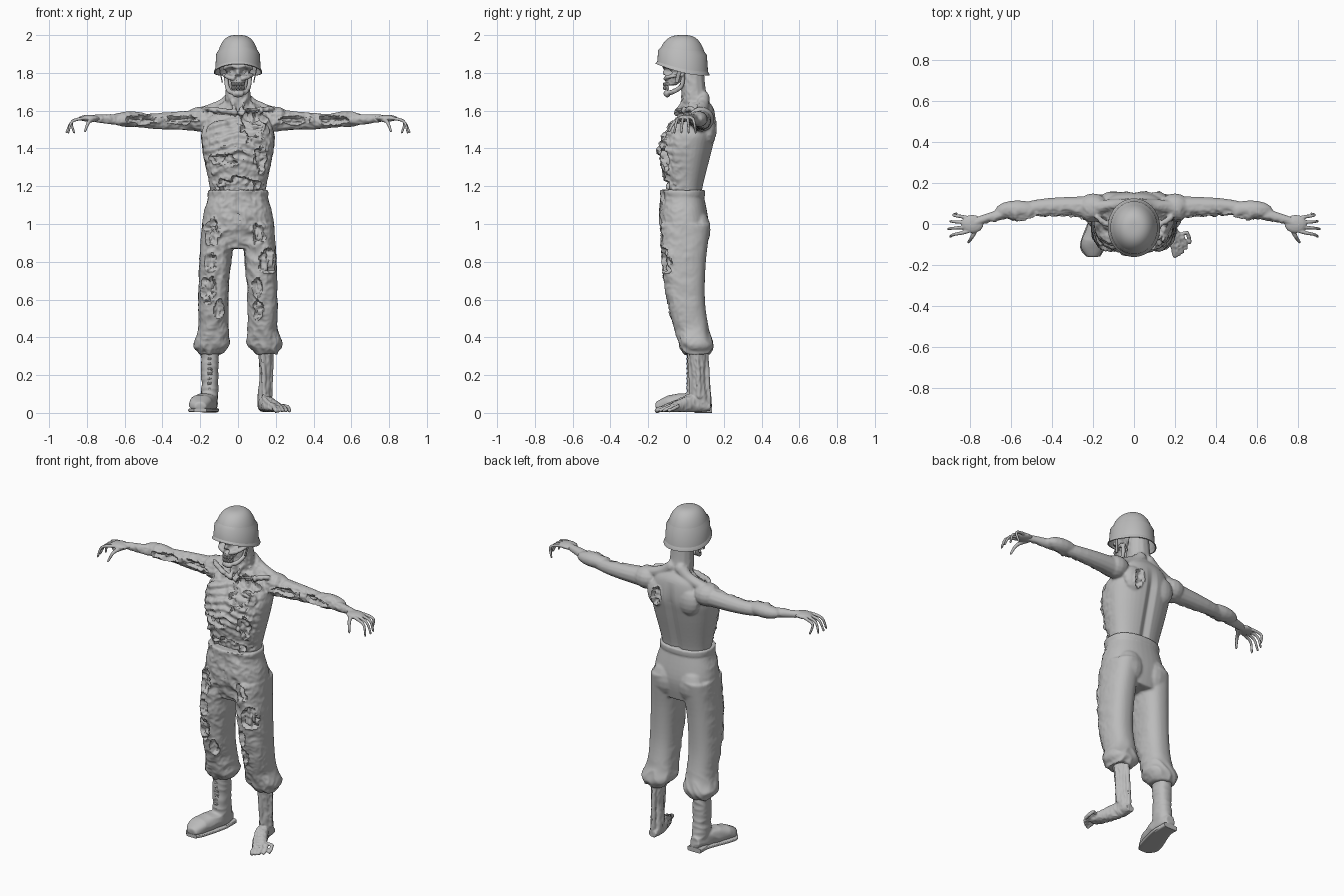
import bpy
import bmesh
import math
import random
from mathutils import Matrix, Vector, noise

random.seed(4)
default_cube = bpy.data.objects.get("Cube")
if default_cube:
    bpy.data.objects.remove(default_cube, do_unlink=True)

grey = bpy.data.materials.new("plain grey")
grey.use_nodes = True
grey.diffuse_color = (.5, .5, .5, 1)
grey.node_tree.nodes["Principled BSDF"].inputs["Base Color"].default_value = grey.diffuse_color


def clamp(value):
    return max(0, min(1, value))


def spline(rows, steps=6):
    """Catmull-Rom interpolation through rows of numbers."""
    result = []
    final = len(rows) - 1
    for index in range(final):
        before, start, end, after = (rows[max(0, min(final, index + shift))] for shift in (-1, 0, 1, 2))
        for step in range(steps):
            t = step / steps
            result.append([b + t / 2 * (c - a + t * (2 * a - 5 * b + 4 * c - d + t * (3 * (b - c) + d - a)))
                           for a, b, c, d in zip(before, start, end, after)])
    return result + [list(rows[final])]


def circle(sides):
    return [(math.cos(math.tau * k / sides), math.sin(math.tau * k / sides)) for k in range(sides)]


def skin(bm, rings):
    """Bridge rings of points and cap both ends."""
    loops = [[bm.verts.new(point) for point in ring] for ring in rings]
    for lower, upper in zip(loops, loops[1:]):
        for k in range(len(lower)):
            bm.faces.new((lower[k - 1], lower[k], upper[k], upper[k - 1]))
    bm.faces.new(loops[0])
    bm.faces.new(loops[-1])


def loft(bm, axis, rows, side=1, boxy=.85):
    """Rows are the position on the axis, then centre and radii on the other two axes."""
    rings = []
    for position, centre_a, centre_b, radius_a, radius_b in spline(rows):
        ring = []
        for u, v in circle(40):
            a = centre_a + radius_a * math.copysign(abs(u) ** boxy, u)
            b = centre_b + radius_b * math.copysign(abs(v) ** boxy, v)
            ring.append((a * side, position, b) if axis == "y" else (a * side, b, position))
        rings.append(ring)
    skin(bm, rings)


def ball(bm, centre, radii, side=1):
    x, y, z = centre
    place = Matrix.Translation((x * side, y, z)) @ Matrix.Diagonal((*radii, 1))
    bmesh.ops.create_uvsphere(bm, u_segments=16, v_segments=8, radius=1, matrix=place)


def limb(bm, points, start, end, side=1):
    """Round tapering tube with ball ends."""
    path = [Vector((x * side, y, z)) for x, y, z in spline(points)]
    final = len(path) - 1
    across = None
    rings = []
    for index, point in enumerate(path):
        along = (path[min(index + 1, final)] - path[max(index - 1, 0)]).normalized()
        across = (across - along * across.dot(along)).normalized() if across else along.orthogonal().normalized()
        upward = along.cross(across)
        radius = start + (end - start) * index / final
        rings.append([point + radius * (across * u + upward * v) for u, v in circle(12)])
    skin(bm, rings)
    ball(bm, path[0], [start] * 3)
    ball(bm, path[final], [end] * 3)


def finish(name, bm, voxel=None, smooth=3, sculpt=None):
    """Make the object, fuse its pieces and shape the surface."""
    bmesh.ops.recalc_face_normals(bm, faces=bm.faces)
    mesh = bpy.data.meshes.new(name)
    bm.to_mesh(mesh)
    bm.free()
    obj = bpy.data.objects.new(name, mesh)
    bpy.context.collection.objects.link(obj)
    if voxel:
        fuse = obj.modifiers.new("fuse", "REMESH")
        fuse.mode = "VOXEL"
        fuse.voxel_size = voxel
        relax = obj.modifiers.new("relax", "SMOOTH")
        relax.iterations = smooth
        bpy.context.view_layer.update()
        evaluated = obj.evaluated_get(bpy.context.evaluated_depsgraph_get())
        mesh = bpy.data.meshes.new_from_object(evaluated)
        obj.modifiers.clear()
        obj.data = mesh
    if sculpt:
        shaped = [vertex.co + sculpt(vertex.co, vertex.normal) for vertex in mesh.vertices]
        for vertex, place in zip(mesh.vertices, shaped):
            vertex.co = place
    mesh.materials.clear()
    mesh.materials.append(grey)
    mesh.shade_smooth()
    mesh.set_sharp_from_angle(angle=math.radians(50))


def crease(point, scale):
    return .4 - 2 * abs(noise.noise(point * scale))


def tear(point, facing, rips):
    """Ragged hollows with a raised lip, on faces turned the given way."""
    push = 0
    for x, z, width, height in rips:
        reach = math.hypot((point.x - x) / width, (point.z - z) / height)
        if reach < 2:
            reach += noise.noise(point * 30) / 2 + noise.noise(point * 70) / 5
            floor = .02 + .01 * noise.noise(point * 45)
            push += clamp(facing * 4) * (.006 * clamp(1 - abs(reach - 1.1) * 5) - floor * clamp((1 - reach) * 6))
    return push


def flesh_detail(point, normal):
    front = clamp(.35 - normal.y)
    push = .007 * front * (crease(point, 18) + crease(point, 38) / 2)
    push += tear(point, -normal.y, chest_rips) + tear(point, normal.y, back_rips)
    # ribs and spine furrow
    trunk = clamp((.2 - abs(point.x)) * 15) * clamp((point.z - 1.26) * 10) * clamp((1.6 - point.z) * 20)
    push += .005 * trunk * front * math.sin(point.z * 150 + abs(point.x) * 45)
    push -= .016 * clamp(normal.y) * clamp(1 - abs(point.x) / .035) * clamp((1.6 - point.z) * 8)
    return normal * push


def cloth_detail(point, normal):
    front = clamp(.4 - normal.y * .6)
    slanted = Vector((point.x, point.y * .6, point.z + abs(point.x) / 2))
    push = front * (.009 * crease(slanted, 13) + .004 * crease(point, 30))
    # bunched cuffs and fly seam
    push += .008 * clamp((.5 - point.z) * 6) * crease(slanted, 15)
    push -= .008 * clamp(-normal.y) * clamp(1 - abs(point.x) / .008) * clamp((point.z - .9) * 20)
    return normal * (push + tear(point, -normal.y, trouser_rips))


def bone_detail(point, normal):
    if normal.y > .3 or point.y > -.03:
        return Vector()
    # eye sockets and nose hole
    socket = math.hypot(abs(point.x) - .034, point.z - 1.807) / .023
    nose = math.hypot(point.x, point.z - 1.775) / .016
    deep = max(.04 * clamp(1.6 - 1.5 * socket), .02 * clamp(1.6 - 1.5 * nose))
    return Vector((0, deep, 0)) + normal * .002 * crease(point, 40)


def boot_detail(point, normal):
    return normal * .004 * crease(Vector((point.x / 2, point.y / 2, point.z)), 22)


def sinew_detail(point, normal):
    return normal * .003 * crease(Vector((point.x, point.y, point.z / 2)), 45)


# ragged openings
chest_rips = [(.08, 1.53, .06, .08), (-.08, 1.34, .07, .03), (0, 1.2, .1, .05), (.12, 1.34, .03, .06)]
chest_rips += [(side * x, 1.55, .08, .02) for side in (1, -1) for x in (.3, .5)]
back_rips = [(.09, 1.5, .03, .05)]
trouser_rips = [(side * random.uniform(.09, .16), height, random.uniform(.02, .04), random.uniform(.04, .07))
                for side in (1, -1) for height in (.55, .66, .8, .95)]

# torso and arms
flesh = bmesh.new()
loft(flesh, "z", [(1.1, 0, -.01, .14, .09), (1.2, 0, -.01, .15, .1), (1.4, 0, 0, .19, .14), (1.5, 0, .03, .19, .13),
                  (1.6, 0, .07, .14, .08), (1.65, 0, .06, .07, .06)])
limb(flesh, [(0, .06, 1.58), (0, .04, 1.7), (0, .035, 1.82)], .075, .06)
for side in (1, -1):
    limb(flesh, [(.2, .08, 1.55), (.48, .08, 1.545), (.77, .015, 1.56)], .06, .018, side)
    # chest, shoulder, shoulder blade and forearm muscles
    ball(flesh, (.09, -.06, 1.49), (.08, .04, .06), side)
    ball(flesh, (.2, .08, 1.555), (.08, .07, .066), side)
    ball(flesh, (.1, .12, 1.5), (.07, .04, .08), side)
    ball(flesh, (.57, .066, 1.555), (.11, .05, .042), side)
    # neck slope, neck cords, collar bones and rib arch
    limb(flesh, [(.03, .09, 1.67), (.09, .09, 1.625), (.19, .085, 1.59)], .035, .03, side)
    limb(flesh, [(.05, .02, 1.71), (.015, -.04, 1.6)], .011, .01, side)
    limb(flesh, [(.015, -.05, 1.59), (.08, -.03, 1.6), (.18, .03, 1.61)], .014, .014, side)
    limb(flesh, [(.01, -.14, 1.4), (.06, -.13, 1.36), (.13, -.09, 1.27)], .016, .012, side)
finish("torso_and_arms", flesh, .0065, 3, flesh_detail)

# hands with fanned, drooping fingers
for side, label in ((1, "left"), (-1, "right")):
    hand = bmesh.new()
    ball(hand, (.79, 0, 1.56), (.055, .045, .018), side)
    limb(hand, [(.73, .025, 1.56), (.79, 0, 1.56)], .02, .018, side)
    for finger in range(4):
        knuckle = .034 - .025 * finger
        tip = knuckle * 1.5
        reach = .908 - .01 * (finger - 2) ** 2
        limb(hand, [(.77, knuckle / 2, 1.56), (.83, knuckle, 1.558), (.88, (knuckle + tip) / 2, 1.54),
                    (reach, tip, 1.485)], .011, .006, side)
    limb(hand, [(.76, 0, 1.555), (.79, -.06, 1.54), (.81, -.09, 1.49)], .014, .006, side)
    finish(label + "_hand", hand, .004, 2)

# trousers
cloth = bmesh.new()
loft(cloth, "z", [(1.17, 0, -.02, .15, .11), (1, 0, -.01, .19, .13), (.87, 0, 0, .15, .1)])
loft(cloth, "z", [(height, 0, -.017, .16, .118) for height in (1.18, 1.15)])
for side in (1, -1):
    loft(cloth, "z", [(1, .1, 0, .09, .13), (.8, .12, -.01, .085, .115), (.6, .13, 0, .08, .1),
                      (.45, .13, .03, .08, .09), (.36, .14, .055, .095, .09), (.31, .15, .06, .06, .065)], side)
    ball(cloth, (.085, .07, .97), (.085, .06, .1), side)
finish("trousers", cloth, .007, 3, cloth_detail)

# skull with jaw, cheekbones and brow
skull = bmesh.new()
ball(skull, (0, -.01, 1.87), (.088, .1, .09))
loft(skull, "z", [(1.87, 0, -.03, .075, .08), (1.82, 0, -.04, .07, .07), (1.77, 0, -.06, .045, .05),
                  (1.735, 0, -.08, .034, .03)])
ball(skull, (0, -.1, 1.69), (.034, .018, .02))
ball(skull, (0, -.112, 1.8), (.009, .012, .015))
for side in (1, -1):
    limb(skull, [(.064, -.015, 1.79), (.058, -.025, 1.73), (.04, -.07, 1.7), (0, -.106, 1.69)], .011, .014, side)
    limb(skull, [(.026, -.108, 1.77), (.06, -.088, 1.78), (.076, -.02, 1.79)], .012, .009, side)
    limb(skull, [(0, -.113, 1.83), (.04, -.11, 1.838), (.07, -.08, 1.825)], .011, .011, side)
finish("skull", skull, .0048, 2, bone_detail)

# teeth in two arched rows
teeth = bmesh.new()
for height in (1.72, 1.74):
    for index in range(-5, 6):
        turn = index / 4
        ball(teeth, (.033 * math.sin(turn), -.085 - .031 * math.cos(turn), height), (.005, .006, .01))
finish("teeth", teeth)

# helmet: hollow shell whose lip rises to the front
helmet = bmesh.new()
shell = [(.5, .9), (.9, .5), (.95, 0), (1, 0), (1, .02), (.95, .08)]
for step in range(3, 32):
    angle = step * math.pi / 64
    shell.append((.925 * math.cos(angle) ** .65, math.sin(angle)))
rings = []
for wide, high in shell:
    ring = []
    for u, v in circle(64):
        depth = .143 * wide * v - .018
        lip = 1.787 + .064 * clamp((.07 - depth) * 4.2) ** 1.5
        ring.append((.128 * wide * u, depth, lip + (2 - lip) * high))
    rings.append(ring)
skin(helmet, rings)
finish("helmet", helmet)

# hanging chin straps
straps = bmesh.new()
for side in (1, -1):
    loft(straps, "z", [(1.83, .1, -.03, .003, .011), (1.75, .083, -.05, .003, .01)], side)
finish("chin_straps", straps)

# right boot with sole, heel and laces
boot = bmesh.new()
shape = [(.135, .15, .05, .03, .035), (.05, .155, .06, .05, .05), (-.1, .2, .05, .06, .04), (-.16, .2, .035, .03, .02)]
loft(boot, "z", [(.34, .15, .06, .05, .055), (.2, .15, .06, .045, .055), (.05, .15, .065, .045, .065)], -1)
loft(boot, "y", shape, -1)
finish("right_boot", boot, .006, 3, boot_detail)
sole = bmesh.new()
loft(sole, "y", [(y, x, .014, width + .004, .01) for y, x, centre, width, height in shape], -1, .4)
loft(sole, "y", [(y, .15, .014, .045, .014) for y in (.137, .045)], -1, .4)
finish("boot_sole", sole)
laces = bmesh.new()
for row in range(7):
    height = .13 + .026 * row
    for slant in (.01, -.01):
        limb(laces, [(.13, .018, height - slant), (.15, .005, height), (.17, .018, height + slant)], .004, .004, -1)
finish("boot_laces", laces)

# bare left foot with wasted shin and fanned toes
foot = bmesh.new()
loft(foot, "z", [(.35, .145, .06, .04, .05), (.2, .145, .065, .03, .035), (.1, .14, .07, .035, .04),
                 (.03, .135, .09, .03, .04)])
loft(foot, "y", [(.13, .135, .03, .025, .02), (.05, .14, .05, .035, .045), (-.05, .18, .035, .045, .03),
                 (-.11, .21, .02, .04, .01)])
limb(foot, [(.13, .02, .33), (.14, .03, .1)], .014, .012)
limb(foot, [(.178, .06, .33), (.17, .07, .09)], .012, .014)
limb(foot, [(.14, .105, .32), (.137, .12, .06)], .014, .014)
for toe in range(5):
    x = .2 + .018 * toe
    y = -.152 + .004 * toe ** 2
    limb(foot, [(.135 + .008 * toe, .01, .088 - .006 * toe), (x - .05, -.05, .06 - .005 * toe),
                (x - .012, y + .045, .034), (x, y, .013)], .01, .01 if toe else .014)
finish("left_foot", foot, .0048, 3, sinew_detail)
